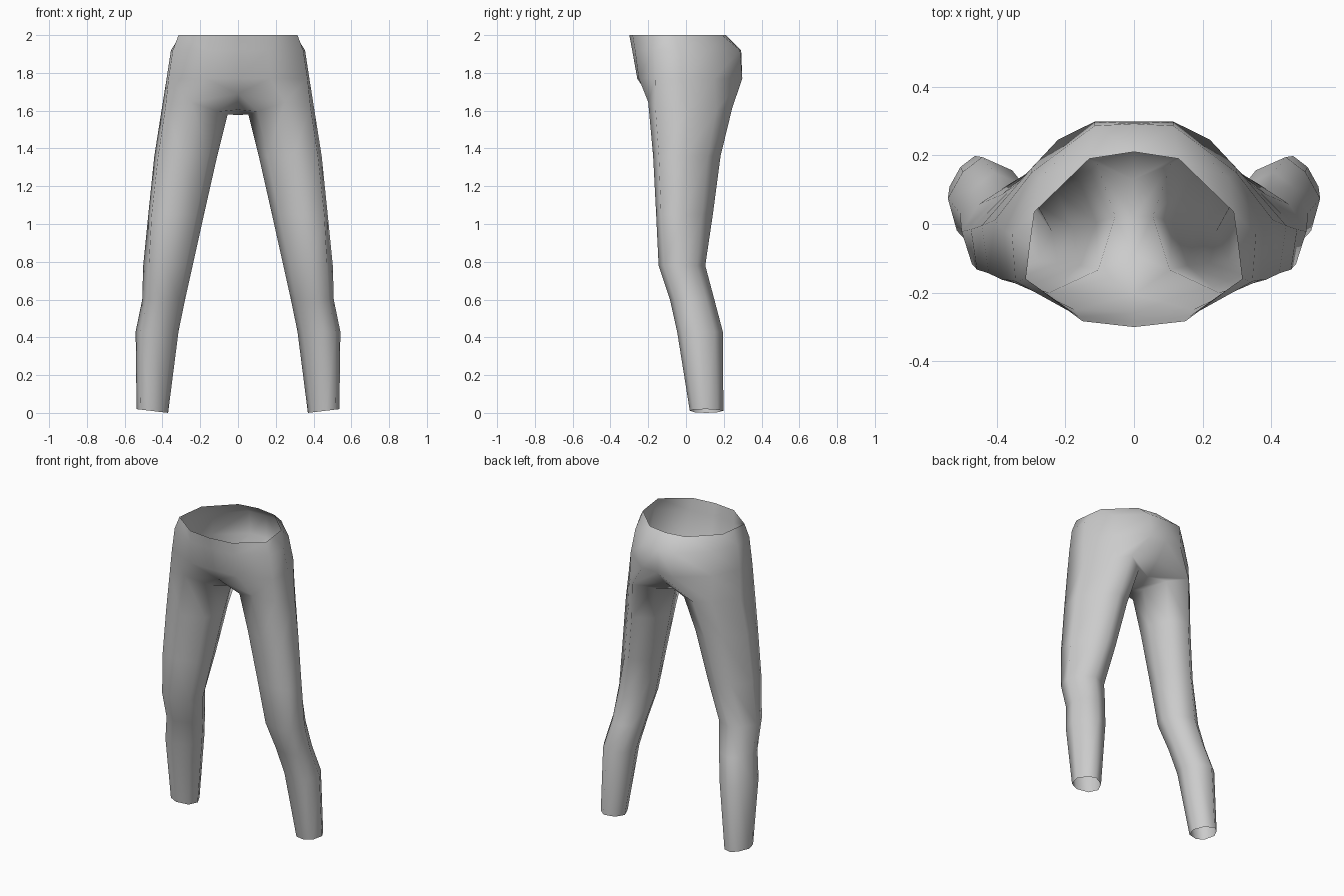
import bpy, bmesh

cube = bpy.data.objects.get("Cube")
if cube:
    bpy.data.objects.remove(cube, do_unlink=True)

# Single fabric colour
fabric = bpy.data.materials.new("grey fabric")
fabric.use_nodes = True
colour = (0.6, 0.6, 0.6, 1)
fabric.diffuse_color = colour
fabric.node_tree.nodes["Principled BSDF"].inputs["Base Color"].default_value = colour

# Left half of the hip rings, front centre round to back centre: z, [(x, y)]
HIPS = [
    (2.00, [(0, -.30), (.15, -.283), (.315, -.16), (.303, -.06), (.29, .035), (.13, .19), (0, .21)]),
    (1.92, [(0, -.285), (.16, -.27), (.345, -.167), (.355, -.03), (.275, .135), (.115, .286), (0, .292)]),
    (1.77, [(0, -.258), (.17, -.25), (.368, -.163), (.378, -.02), (.298, .15), (.115, .298), (0, .298)]),
]
# Cross-sections: front, round the outside to the back, then the inside
THIGH = [(.1, -1), (.88, -.83), (1, -.05), (.4, .62), (-.05, 1), (-.7, .68), (-1, 0), (-.72, -.7)]
CALF = [(.15, -1), (.77, -.77), (1, 0), (.62, .64), (.12, 1), (-.65, .68), (-1, 0), (-.72, -.7)]
# Leg rings: cross-section, z, inner x, outer x, front y, back y
LEG = [
    (THIGH, 1.60, .055, .405, -.2, .245),
    (THIGH, 1.36, .11, .443, -.174, .183),
    (THIGH, 1.05, .18, .475, -.158, .142),
    (CALF, .78, .24, .502, -.145, .102),
    (CALF, .60, .28, .507, -.085, .150),
    (CALF, .43, .315, .542, -.047, .195),
    (CALF, .01, .37, .537, .02, .198),
]
# Centre seam under the crotch, back to front
SEAM = [(0, .215, 1.67), (0, .13, 1.6), (0, .02, 1.577), (0, -.09, 1.605), (0, -.205, 1.69)]

bm = bmesh.new()


def bridge(lower, upper, closed=False):
    """Join two rings with quads."""
    n = len(lower)
    for i in range(n if closed else n - 1):
        j = (i + 1) % n
        bm.faces.new((lower[i], lower[j], upper[j], upper[i]))


def leg_ring(section, z, x0, x1, y0, y1):
    cx, cy, rx, ry = (x0 + x1) / 2, (y0 + y1) / 2, (x1 - x0) / 2, (y1 - y0) / 2
    tilt = .01 if z < .1 else 0          # cuff rises slightly to the outside
    return [bm.verts.new((cx + rx * u, cy + ry * v, z + tilt * u)) for u, v in section]


# Legs
rings = [leg_ring(*row) for row in LEG]
for upper, lower in zip(rings, rings[1:]):
    bridge(lower, upper, True)

# Crotch, with the top leg ring lifted at front and back and lowered inside
top = rings[0]
for vert, z in zip(top, (1.645, 1.62, 1.6, 1.6, 1.615, 1.59, 1.58, 1.595)):
    vert.co.z = z
seam = [bm.verts.new(p) for p in SEAM]
bridge(top[4:] + top[:1], seam)

# Hips and waist
below = [seam[-1]] + top[:5] + [seam[0]]
for z, points in reversed(HIPS):
    ring = [bm.verts.new((x, y, z)) for x, y in points]
    bridge(below, ring)
    below = ring

for f in bm.faces:
    f.smooth = True
mesh = bpy.data.meshes.new("trousers")
bm.to_mesh(mesh)
bm.free()
mesh.materials.append(fabric)
trousers = bpy.data.objects.new("trousers", mesh)
bpy.context.collection.objects.link(trousers)

# Mirrored right half
mirror = trousers.modifiers.new("mirror", 'MIRROR')
mirror.use_axis[0] = True
mirror.use_clip = True
mirror.merge_threshold = .001
